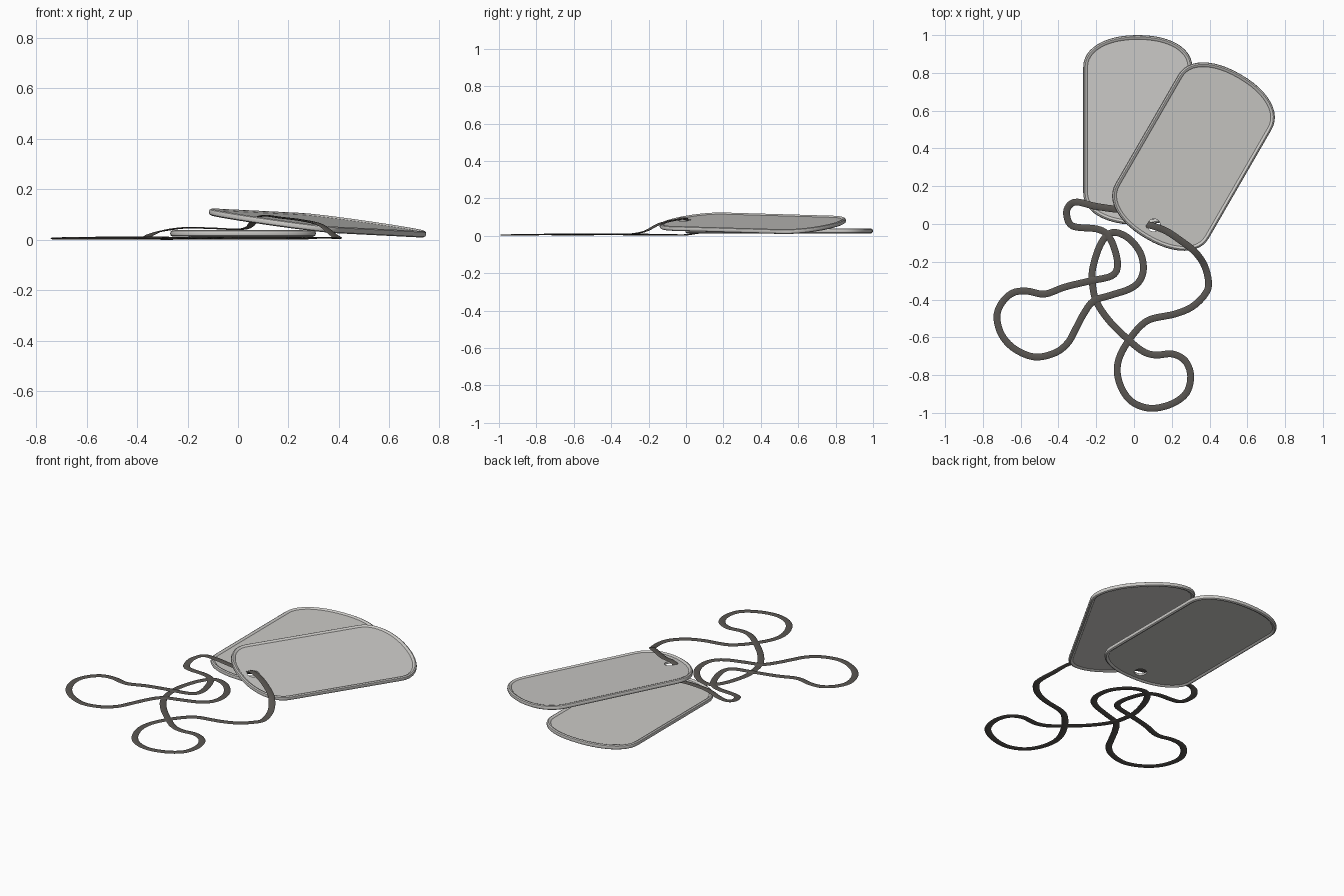
import bpy, bmesh, math
from mathutils import Vector, Matrix

if "Cube" in bpy.data.objects:
    bpy.data.objects.remove(bpy.data.objects["Cube"])


def material(name, c):
    m = bpy.data.materials.new(name)
    m.diffuse_color = (*c, 1)
    m.use_nodes = True
    m.node_tree.nodes["Principled BSDF"].inputs["Base Color"].default_value = m.diffuse_color
    return m


STEEL = material("light steel", (0.60, 0.59, 0.57))
DARK = material("dark chain", (0.10, 0.092, 0.083))


def sweep(name, rings, mat):
    """Closed skin through a closed list of closed rings."""
    bm = bmesh.new()
    vs = [[bm.verts.new(p) for p in r] for r in rings]
    n = len(rings[0])
    for a, b in zip(vs, vs[1:] + vs[:1]):
        for i in range(n):
            j = (i + 1) % n
            bm.faces.new((a[i], a[j], b[j], b[i]))
    bmesh.ops.recalc_face_normals(bm, faces=bm.faces)
    me = bpy.data.meshes.new(name)
    bm.to_mesh(me)
    bm.free()
    me.materials.append(mat)
    ob = bpy.data.objects.new(name, me)
    bpy.context.collection.objects.link(ob)
    bpy.ops.object.select_all(action='DESELECT')
    ob.select_set(True)
    bpy.context.view_layer.objects.active = ob
    bpy.ops.object.shade_smooth_by_angle(angle=math.radians(40))
    return ob


# Tag: rounded plate with a rolled rim and a hole near its lower end
HW, STRAIGHT, CAP = 0.289, 0.33, 0.172
HOLE = Vector((0, -0.42))


def tag_outline():
    pts = []
    for s in (1, -1):
        for k in range(25):                       # rounded end
            t = math.pi * k / 24
            c, d = math.cos(t), math.sin(t)
            x = HW * math.copysign(abs(c) ** 0.92, c)
            pts.append(Vector((s * x, s * (STRAIGHT + CAP * max(d, 0) ** 0.92))))
        for k in range(1, 10):                    # straight side
            pts.append(Vector((-s * HW, s * STRAIGHT * (1 - k / 5))))
    return pts


def make_tag(name, matrix):
    pts = tag_outline()
    n = len(pts)
    normals = []
    for i in range(n):
        t = (pts[(i + 1) % n] - pts[i - 1]).normalized()
        normals.append(Vector((-t.y, t.x)))       # points inward
    top = [(0.003, 0.009), (0.010, 0.013), (0.018, 0.011), (0.023, 0.006)]
    prof = [(0, 0)] + top + [(None, 0.006), (None, -0.006)] + [(d, -z) for d, z in reversed(top)]
    rings = []
    for d, z in prof:
        ring = []
        for p, nn in zip(pts, normals):
            q = HOLE + (p - HOLE).normalized() * 0.034 if d is None else p + nn * d
            ring.append(Vector((q.x, q.y, z)))
        rings.append(ring)
    ob = sweep(name, rings, STEEL)
    ob.matrix_world = matrix


make_tag("lower_tag", Matrix.Translation((0.02, 0.498, 0.026)))

# Upper tag: turned 30 degrees, leaning on the lower one
nz = Vector((0.125, -0.043, 1)).normalized()
ax = Vector((0.866, -0.5, 0))
ax = (ax - nz * ax.dot(nz)).normalized()
ay = nz.cross(ax)
rot = Matrix((ax, ay, nz)).transposed().to_4x4()
make_tag("upper_tag", Matrix.Translation((0.315, 0.357, 0.067)) @ rot)

# Chain: closed flat band lying in loops on the ground and passing the holes
start = [(0.07, 0.0, 0.085), (0.105, -0.012, 0.096), (0.17, -0.037, 0.088),
         (0.25, -0.09, 0.078), (0.325, -0.15, 0.06), (0.375, -0.225, 0.022)]
ground = [
    (.395, -.32), (.37, -.38), (.305, -.44), (.215, -.477), (.092, -.503), (.03, -.545),
    (-.034, -.625), (-.08, -.715), (-.087, -.80), (-.055, -.89), (.003, -.95), (.092, -.976),
    (.198, -.953), (.277, -.895), (.30, -.805), (.272, -.726), (.203, -.688), (.114, -.694),
    (.045, -.673), (-.034, -.609), (-.13, -.514), (-.198, -.413), (-.22, -.318), (-.219, -.238),
    (-.188, -.132), (-.145, -.062), (-.095, -.045), (-.024, -.079), (.034, -.154), (.05, -.238),
    (.029, -.302), (-.024, -.344), (-.119, -.376), (-.214, -.408), (-.267, -.477), (-.309, -.556),
    (-.351, -.63), (-.42, -.683), (-.526, -.704), (-.631, -.662), (-.70, -.588), (-.726, -.493),
    (-.70, -.418), (-.642, -.365), (-.568, -.355), (-.473, -.371), (-.367, -.334), (-.235, -.302),
    (-.119, -.275), (-.087, -.222), (-.103, -.132), (-.14, -.058), (-.198, -.026), (-.325, -.011)]
finish = [(-.357, .053, .012), (-.341, .10, .022), (-.298, .116, .036), (-.209, .095, .048),
          (-.103, .079, .046), (.0, .07, .042), (.045, .04, .052)]
path = [Vector(p) for p in start]
path += [Vector((x, y, 0.007 + 0.003 * math.sin(i * 0.45))) for i, (x, y) in enumerate(ground)]
path += [Vector(p) for p in finish]

STEPS, HALF_W, HALF_T = 5, 0.018, 0.003
n = len(path)
pts = []
for i in range(n):                                # smooth spline through the points
    a, b, c, d = (path[(i + k) % n] for k in (-1, 0, 1, 2))
    for s in range(STEPS):
        t = s / STEPS
        pts.append(0.5 * (2 * b + (c - a) * t + (2 * a - 5 * b + 4 * c - d) * t * t
                          + (3 * b - a - 3 * c + d) * t ** 3))
rings = []
for i, p in enumerate(pts):
    t = (pts[(i + 1) % len(pts)] - pts[i - 1]).normalized()
    side = t.cross(Vector((0, 0, 1))).normalized()
    up = side.cross(t)
    rings.append([p + side * HALF_W * u + up * HALF_T * v
                  for u, v in ((1, 0), (.7, 1), (-.7, 1), (-1, 0), (-.7, -1), (.7, -1))])
sweep("neck_chain", rings, DARK)
